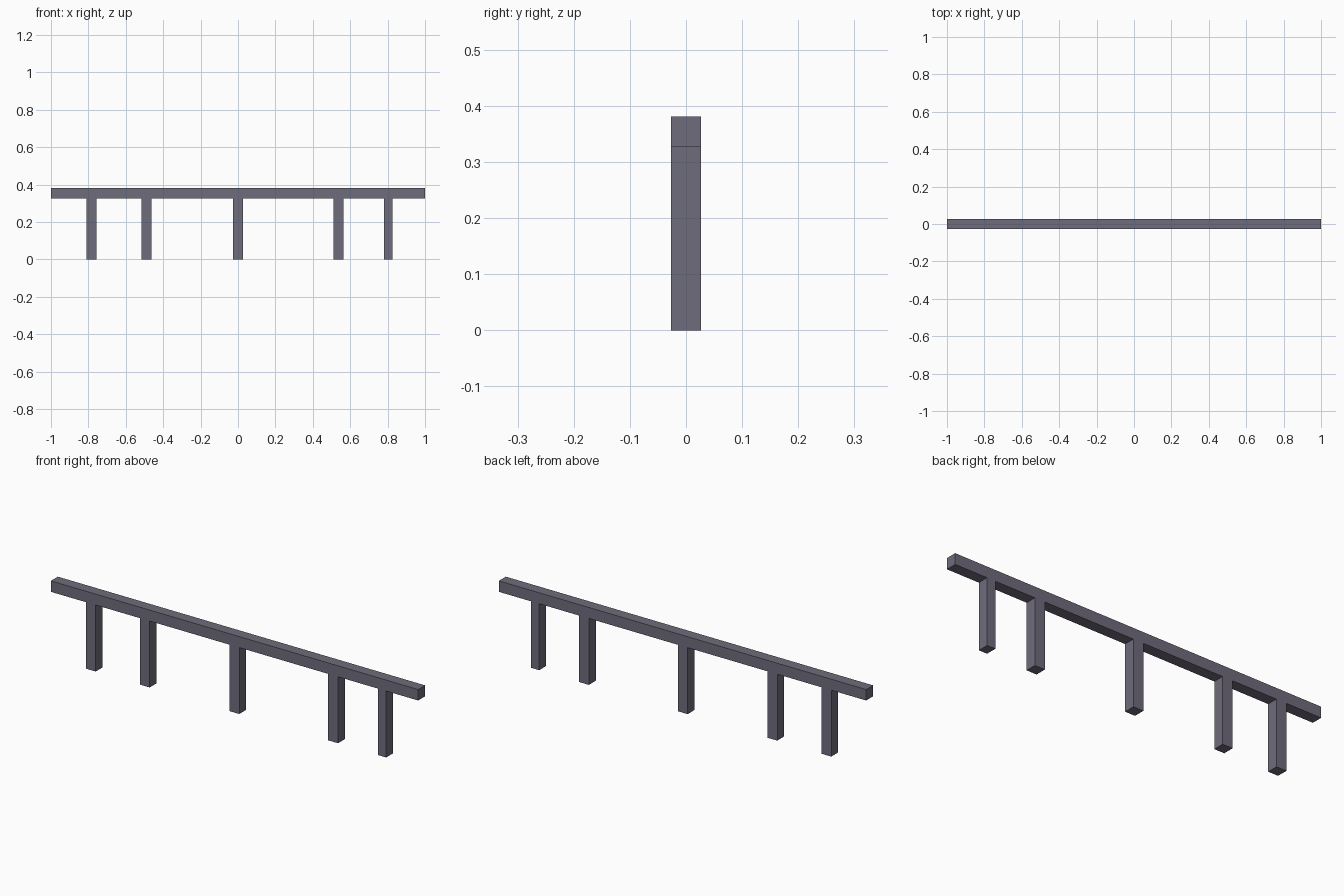
import bpy

if "Cube" in bpy.data.objects:
    bpy.data.objects.remove(bpy.data.objects["Cube"])

T = 0.054                 # timber thickness
TOP, UNDER = 0.381, 0.327  # rail top and underside

mat = bpy.data.materials.new("dark_grey")
mat.diffuse_color = (0.16, 0.15, 0.20, 1)
mat.use_nodes = True
mat.node_tree.nodes["Principled BSDF"].inputs["Base Color"].default_value = mat.diffuse_color


def box(name, x, z0, z1, width):
    """Box centred on y = 0, spanning z0..z1."""
    bpy.ops.mesh.primitive_cube_add(size=1, location=(x, 0, (z0 + z1) / 2))
    ob = bpy.context.object
    ob.name = name
    ob.scale = (width, T, z1 - z0)
    bpy.ops.object.transform_apply(location=False, rotation=False, scale=True)
    ob.data.materials.append(mat)
    return ob


# Long top rail
box("top_rail", 0, UNDER, TOP, 2.0)

# Unevenly spaced posts; the right-most is slightly narrower
posts = [(-0.783, T), (-0.489, T), (-0.001, T), (0.537, T), (0.803, 0.045)]
for i, (x, width) in enumerate(posts, 1):
    box(f"post_{i}", x, 0, UNDER, width)
